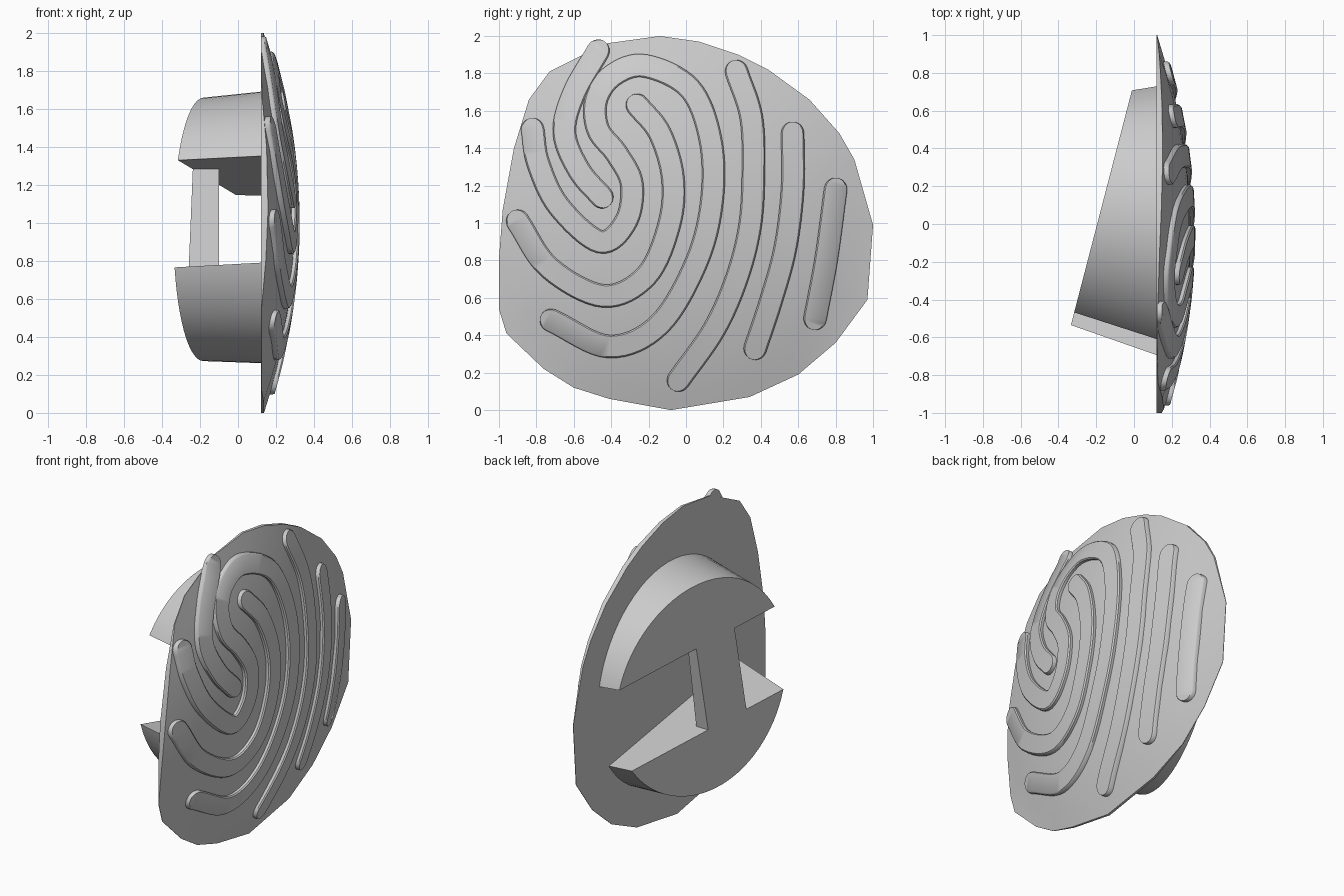
import bpy, bmesh, math
from mathutils import Vector

cube = bpy.data.objects.get("Cube")
if cube:
    bpy.data.objects.remove(cube, do_unlink=True)

grey = bpy.data.materials.new("light grey")
grey.use_nodes = True
grey.diffuse_color = (0.6, 0.6, 0.6, 1)
grey.node_tree.nodes["Principled BSDF"].inputs["Base Color"].default_value = (0.6, 0.6, 0.6, 1)

BACK = 0.12            # flat back of the plate
CENTRE = Vector((-0.05, 1.0))
HALF_WIDTH = 0.062     # half width of a ridge
TILT = 0.156           # slope of the slot across the block
CEILING, FLOOR = 1.258, 0.683


def finish(name, bm, angle=30):
    bmesh.ops.recalc_face_normals(bm, faces=bm.faces[:])
    mesh = bpy.data.meshes.new(name)
    bm.to_mesh(mesh)
    bm.free()
    mesh.materials.append(grey)
    obj = bpy.data.objects.new(name, mesh)
    bpy.context.collection.objects.link(obj)
    bpy.ops.object.select_all(action="DESELECT")
    obj.select_set(True)
    bpy.context.view_layer.objects.active = obj
    bpy.ops.object.shade_smooth_by_angle(angle=math.radians(angle))
    return obj


def dome(p):
    """Height of the domed face above a (y, z) point."""
    return max(BACK + 0.003, 0.30 - 0.163 * (p - CENTRE).length_squared)


def loft(bm, rings, closed=True):
    """Join rings of points with quads and cap both ends."""
    rings = [[bm.verts.new(p) for p in ring] for ring in rings]
    n = len(rings[0])
    for a, b in zip(rings, rings[1:]):
        for i in range(n):
            j = (i + 1) % n
            bm.faces.new((a[i], a[j], b[j], b[i]))
    bm.faces.new(rings[0])
    bm.faces.new(rings[-1])


def spline(points, steps=8):
    """Smooth path through the points."""
    pts = [Vector(p) for p in points]
    pts = [2 * pts[0] - pts[1]] + pts + [2 * pts[-1] - pts[-2]]
    path = []
    for a, b, c, d in zip(pts, pts[1:], pts[2:], pts[3:]):
        for k in range(steps):
            t = k / steps
            path.append(0.5 * (2 * b + (c - a) * t + (2 * a - 5 * b + 4 * c - d) * t ** 2
                               + (3 * b - a - 3 * c + d) * t ** 3))
    return path + [pts[-2]]


# Domed plate with an irregular rounded outline
outline = [(-.08, 0), (.34, .07), (.6, .19), (.8, .36), (.97, .59), (1, .99), (.9, 1.34),
           (.82, 1.48), (.66, 1.66), (.44, 1.82), (.28, 1.9), (.07, 1.97), (-.14, 2),
           (-.43, 1.96), (-.73, 1.81), (-.84, 1.66), (-.92, 1.4), (-.98, 1.07), (-1, .81),
           (-1, .54), (-.96, .41), (-.76, .22), (-.6, .12), (-.41, .06)]
outline = [Vector(p) for p in outline]
rings = [[(BACK, p.x, p.y) for p in outline]]
for k in range(12, 0, -1):
    ring = [CENTRE + (p - CENTRE) * k / 12 for p in outline]
    rings.append([(dome(p), p.x, p.y) for p in ring])
bm = bmesh.new()
loft(bm, rings)
finish("domed_plate", bm)


# Raised ridges with round ends
def ridge(name, points):
    path = spline(points)
    n = len(path)
    stations = []
    for i, p in enumerate(path):
        along = (path[min(i + 1, n - 1)] - path[max(i - 1, 0)]).normalized()
        stations.append((p, along, 1.0))
    caps = [math.radians(a) for a in (20, 40, 58, 72, 83)]

    def cap(station, sign):
        p, along, _ = station
        return [(p + along * sign * HALF_WIDTH * math.sin(a), along, math.cos(a)) for a in caps]

    stations = cap(stations[0], -1)[::-1] + stations + cap(stations[-1], 1)
    sections = []
    for p, along, scale in stations:
        side = Vector((-along.y, along.x)) * HALF_WIDTH * scale
        section = []
        for f, lift in ((-1, -0.02), (-1, 0.017), (-0.88, 0.025),
                        (0.88, 0.025), (1, 0.017), (1, -0.02)):
            q = p + side * f
            section.append((max(BACK + 0.001, dome(q) + lift), q.x, q.y))
        sections.append(section)
    bm = bmesh.new()
    loft(bm, sections)
    finish(name, bm, 40)


ridge("short_outer_ridge", [(.8, 1.18), (.75, .81), (.69, .49)])
ridge("middle_outer_ridge", [(.57, 1.48), (.57, 1.18), (.53, .86), (.45, .57), (.37, .33)])
ridge("long_outer_ridge", [(.27, 1.81), (.35, 1.56), (.36, 1.24), (.34, .97), (.27, .7),
                           (.15, .43), (-.04, .16)])
ridge("whorl_ridge", [(-.82, 1.5), (-.79, 1.32), (-.68, 1.09), (-.46, .9), (-.32, 1.01),
                      (-.29, 1.21), (-.37, 1.37), (-.47, 1.5), (-.48, 1.66), (-.39, 1.79),
                      (-.22, 1.84), (.02, 1.72), (.13, 1.45), (.14, 1.13), (.06, .8),
                      (-.14, .46), (-.41, .34), (-.72, .48)])
ridge("inner_hook_ridge", [(-.9, 1.01), (-.73, .76), (-.44, .61), (-.21, .72), (-.09, .99),
                           (-.07, 1.24), (-.14, 1.48), (-.26, 1.63)])
ridge("top_ridge", [(-.47, 1.92), (-.6, 1.69), (-.65, 1.48), (-.57, 1.28), (-.45, 1.14)])


# Drafted round block with a slanted rear face, split by the slot
def slant(y):
    return -0.325 + 0.26 * (y + 0.5)


def block(name, level, keep_up):
    near, far = [], []
    for i in range(64):
        a = math.tau * i / 64
        c, s = math.cos(a), math.sin(a)
        p = Vector((BACK, 0.015 + 0.735 * c, 0.977 + 0.715 * s))
        q = Vector((-0.38, 0.065 + 0.61 * c, 0.96 + 0.68 * s))
        d = q - p
        t = (slant(p.y) - p.x) / (d.x - 0.26 * d.y)
        near.append(p)
        far.append(p + d * t)
    bm = bmesh.new()
    loft(bm, [near, far])
    cut = bmesh.ops.bisect_plane(bm, geom=bm.verts[:] + bm.edges[:] + bm.faces[:],
                                 plane_co=(0, 0, level), plane_no=(0, TILT, 1),
                                 clear_inner=keep_up, clear_outer=not keep_up)
    edges = [e for e in cut["geom_cut"] if isinstance(e, bmesh.types.BMEdge)]
    bmesh.ops.holes_fill(bm, edges=edges, sides=0)
    finish(name, bm)


block("upper_block", CEILING, True)
block("lower_block", FLOOR, False)

# Bar bridging the slot, flush with the slanted rear face
sections = []
for level in (FLOOR - 0.005, CEILING + 0.005):
    shift = TILT * (level - 0.97)
    section = []
    for y, rear in ((-0.21, True), (0.08, True), (0.08, False), (-0.21, False)):
        y += shift
        section.append((slant(y) if rear else -0.10, y, level - TILT * y))
    sections.append(section)
bm = bmesh.new()
loft(bm, sections)
finish("bridge_bar", bm)
